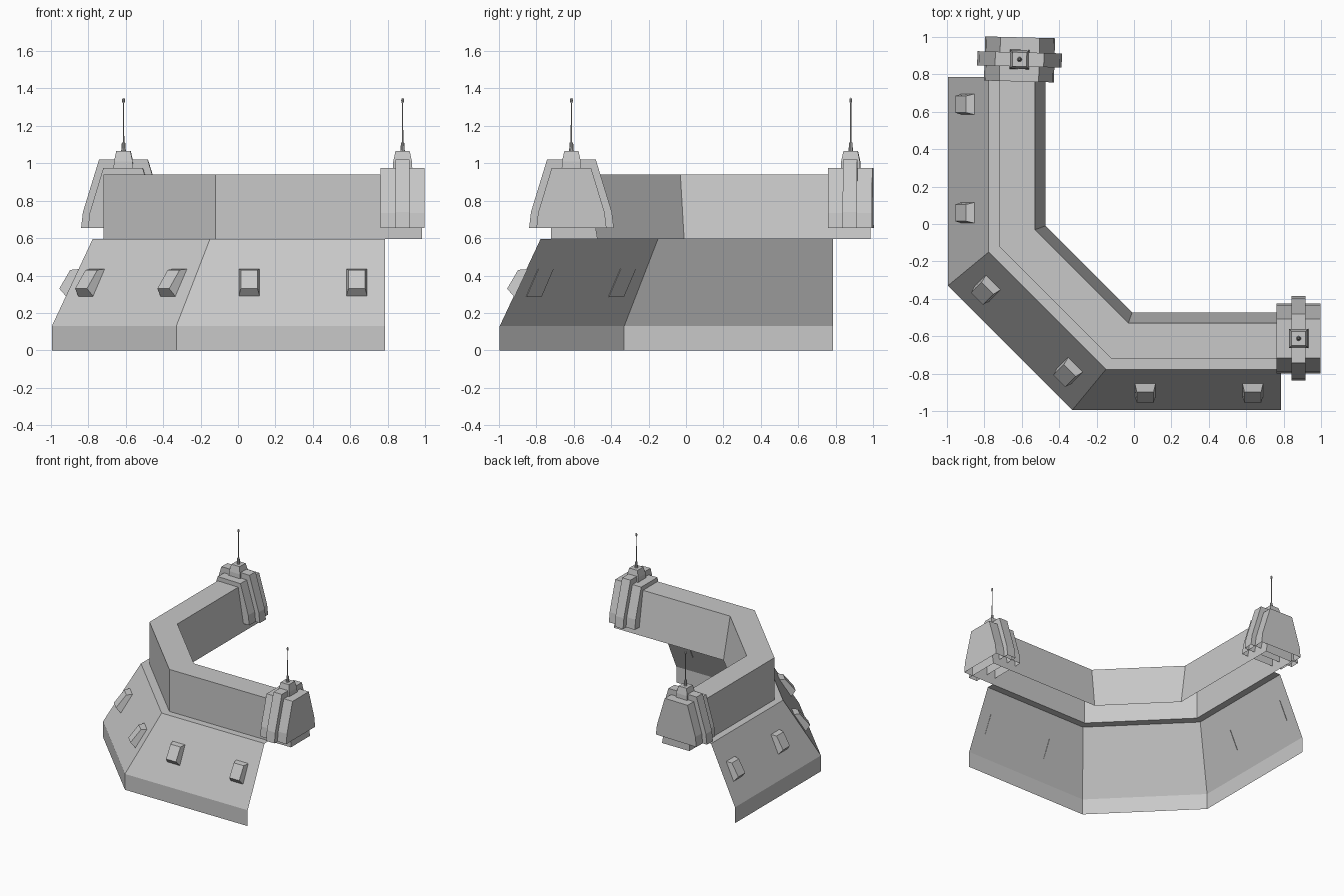
import bpy
import bmesh
import math
from mathutils import Vector, Matrix

cube = bpy.data.objects.get("Cube")
if cube:
    bpy.data.objects.remove(cube)

grey = bpy.data.materials.new("concrete_grey")
grey.use_nodes = True
COLOUR = (0.58, 0.58, 0.58, 1)
grey.diffuse_color = COLOUR
grey.node_tree.nodes["Principled BSDF"].inputs["Base Color"].default_value = COLOUR

# Swaps x and y, turning the front wing into the right wing
SWAP = Matrix(((0, 1, 0, 0), (1, 0, 0, 0), (0, 0, 1, 0), (0, 0, 0, 1)))


def finish(bm, name, matrix=None):
    if matrix:
        bm.transform(matrix)
    bmesh.ops.recalc_face_normals(bm, faces=bm.faces)
    mesh = bpy.data.meshes.new(name)
    bm.to_mesh(mesh)
    bm.free()
    mesh.materials.append(grey)
    obj = bpy.data.objects.new(name, mesh)
    bpy.context.collection.objects.link(obj)
    return obj


def loft(name, rings, ends=False, sides_closed=False, matrix=None):
    """Joins equal rings of points; optional end caps and closed rings."""
    bm = bmesh.new()
    rows = [[bm.verts.new(p) for p in ring] for ring in rings]
    count = len(rows[0])
    for a, b in zip(rows, rows[1:]):
        for i in range(count if sides_closed else count - 1):
            j = (i + 1) % count
            bm.faces.new((a[i], a[j], b[j], b[i]))
    if ends:
        bm.faces.new(rows[0])
        bm.faces.new(rows[-1])
    return finish(bm, name, matrix)


def three_wings(name, profile, ends):
    """Profile rows: end x, corner x, y, z of the front wing."""
    front_end = [Vector((e, y, z)) for e, c, y, z in profile]
    front_corner = [Vector((c, y, z)) for e, c, y, z in profile]
    rings = [front_end, front_corner]
    rings += [[SWAP @ p for p in ring] for ring in (front_corner, front_end)]
    return loft(name, rings, ends)


# Sloping lower skirt with its ledge
three_wings("skirt", [
    (0.785, -0.33, -0.995, 0), (0.785, -0.33, -0.995, 0.13),
    (0.785, -0.15, -0.777, 0.595), (0.785, -0.12, -0.72, 0.595)], False)

# Upper wall, hollow below
three_wings("upper_wall", [
    (0.985, -0.12, -0.72, 0.595), (0.985, -0.12, -0.72, 0.94),
    (0.985, -0.03, -0.53, 0.94), (0.985, -0.01, -0.472, 0.595)], True)


# Vent boxes on the skirt
def vent(name, angle, low, high, along):
    out = Vector((math.cos(angle), math.sin(angle), 0))
    side = Vector((-out.y, out.x, 0))

    def skirt(z):
        return low + (high - low) * (z - 0.13) / 0.465

    a, b = skirt(0.285), skirt(0.435)
    back = [(a - 0.006, 0.285), (b - 0.006, 0.435)]
    face = [(a + 0.033, 0.33), (b + 0.045, 0.43)]
    rings = []
    for pair, half in ((back, 0.057), (face, 0.045)):
        (d0, z0), (d1, z1) = pair
        rings.append([out * d + side * (along + s * half) + Vector((0, 0, z))
                      for d, s, z in ((d0, -1, z0), (d0, 1, z0), (d1, 1, z1), (d1, -1, z1))])
    loft(name, rings, True, True)


for wing, angle, low, high, spots in (
        ("front", -math.pi / 2, 0.995, 0.777, (0.06, 0.635)),
        ("corner", -math.pi * 3 / 4, 0.937, 0.655, (-0.311, 0.311)),
        ("right", math.pi, 0.995, 0.777, (-0.06, -0.64))):
    for i, along in enumerate(spots):
        vent(f"{wing}_vent_{i + 1}", angle, low, high, along)


# End towers
CX, CY = 0.88, -0.612


def shell(name, half_length, outline, matrix):
    """Symmetric outline of (half width, z), extruded along x, open below."""
    points = [(-w, z) for w, z in outline] + [(w, z) for w, z in reversed(outline)]
    rings = [[(CX + s * half_length, CY + y, z) for y, z in points] for s in (-1, 1)]
    loft(name, rings, True, False, matrix)


def round_part(name, r1, r2, z1, z2, matrix):
    bm = bmesh.new()
    bmesh.ops.create_cone(bm, cap_ends=True, segments=10, radius1=r1, radius2=r2,
                          depth=z2 - z1,
                          matrix=Matrix.Translation((CX, CY, (z1 + z2) / 2)))
    finish(bm, name, matrix)


turn = (Matrix.Translation((CY, CX, 0)) @ Matrix.Rotation(math.radians(-1.5), 4, 'Z')
        @ Matrix.Translation((-CY, -CX, 0)))
for wing, matrix in (("front", Matrix.Identity(4)), ("right", turn @ SWAP)):
    shell(wing + "_tower_body", 0.118,
          [(0.187, 0.655), (0.178, 0.735), (0.105, 0.975)], matrix)
    shell(wing + "_tower_rib", 0.038,
          [(0.226, 0.655), (0.216, 0.74), (0.13, 1.02)], matrix)

    # Tapered cap block
    rings = [[(CX + x * h, CY + y * h, z) for x, y in ((-1, -1), (1, -1), (1, 1), (-1, 1))]
             for h, z in ((0.052, 0.97), (0.05, 1.01), (0.038, 1.065))]
    loft(wing + "_tower_cap", rings, True, True, matrix)

    # Antenna
    round_part(wing + "_antenna_base", 0.013, 0.009, 1.06, 1.112, matrix)
    round_part(wing + "_antenna_rod", 0.004, 0.003, 1.11, 1.33, matrix)
    bm = bmesh.new()
    bmesh.ops.create_uvsphere(bm, u_segments=10, v_segments=6, radius=1,
                              matrix=Matrix.Translation((CX, CY, 1.335))
                              @ Matrix.Diagonal((0.008, 0.008, 0.015, 1)))
    finish(bm, wing + "_antenna_tip", matrix)
